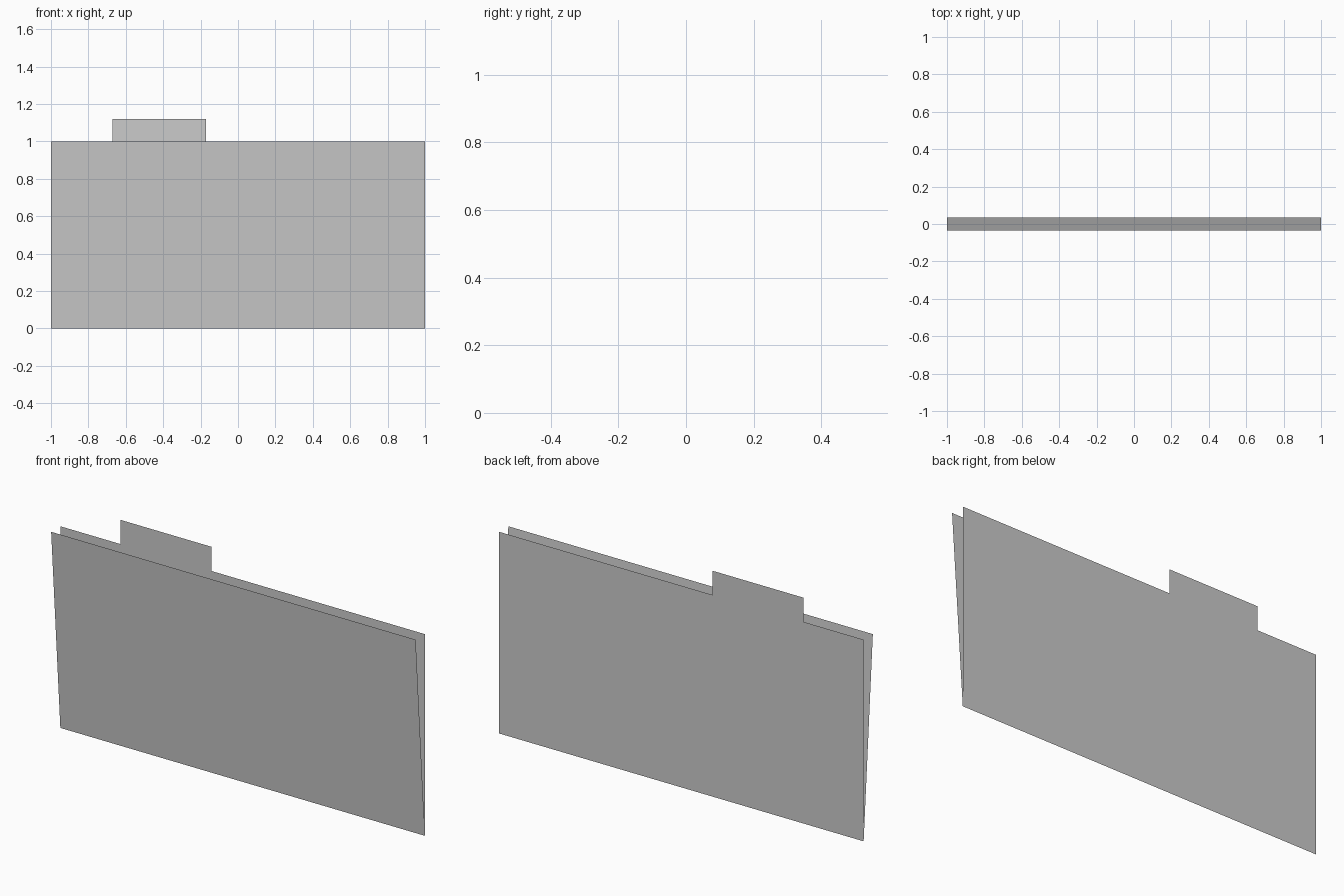
import bpy

cube = bpy.data.objects.get("Cube")
if cube:
    bpy.data.objects.remove(cube, do_unlink=True)

W, H = 1.0, 1.0            # half width and height of the panels
D = 0.036                  # half depth of the open folder
TAB_L, TAB_R, TAB_TOP = -0.67, -0.17, 1.12

paper = bpy.data.materials.new("grey card")
paper.use_nodes = True
grey = (0.6, 0.6, 0.6, 1.0)
paper.diffuse_color = grey
paper.node_tree.nodes["Principled BSDF"].inputs["Base Color"].default_value = grey


def sheet(name, outline, y_bottom, y_top):
    """Thin flat sheet from an x-z outline, leaning from y_bottom to y_top at z = H."""
    verts = [(x, y_bottom + (y_top - y_bottom) * z / H, z) for x, z in outline]
    mesh = bpy.data.meshes.new(name)
    mesh.from_pydata(verts, [], [range(len(verts))])
    mesh.materials.append(paper)
    obj = bpy.data.objects.new(name, mesh)
    bpy.context.collection.objects.link(obj)
    return obj


# Front cover leans forward from the bottom fold
sheet("front_cover", [(-W, 0), (W, 0), (W, H), (-W, H)], D, -D)

# Upright back cover with its index tab
sheet("back_cover_with_tab",
      [(W, 0), (-W, 0), (-W, H), (TAB_L, H), (TAB_L, TAB_TOP),
       (TAB_R, TAB_TOP), (TAB_R, H), (W, H)], D, D)
